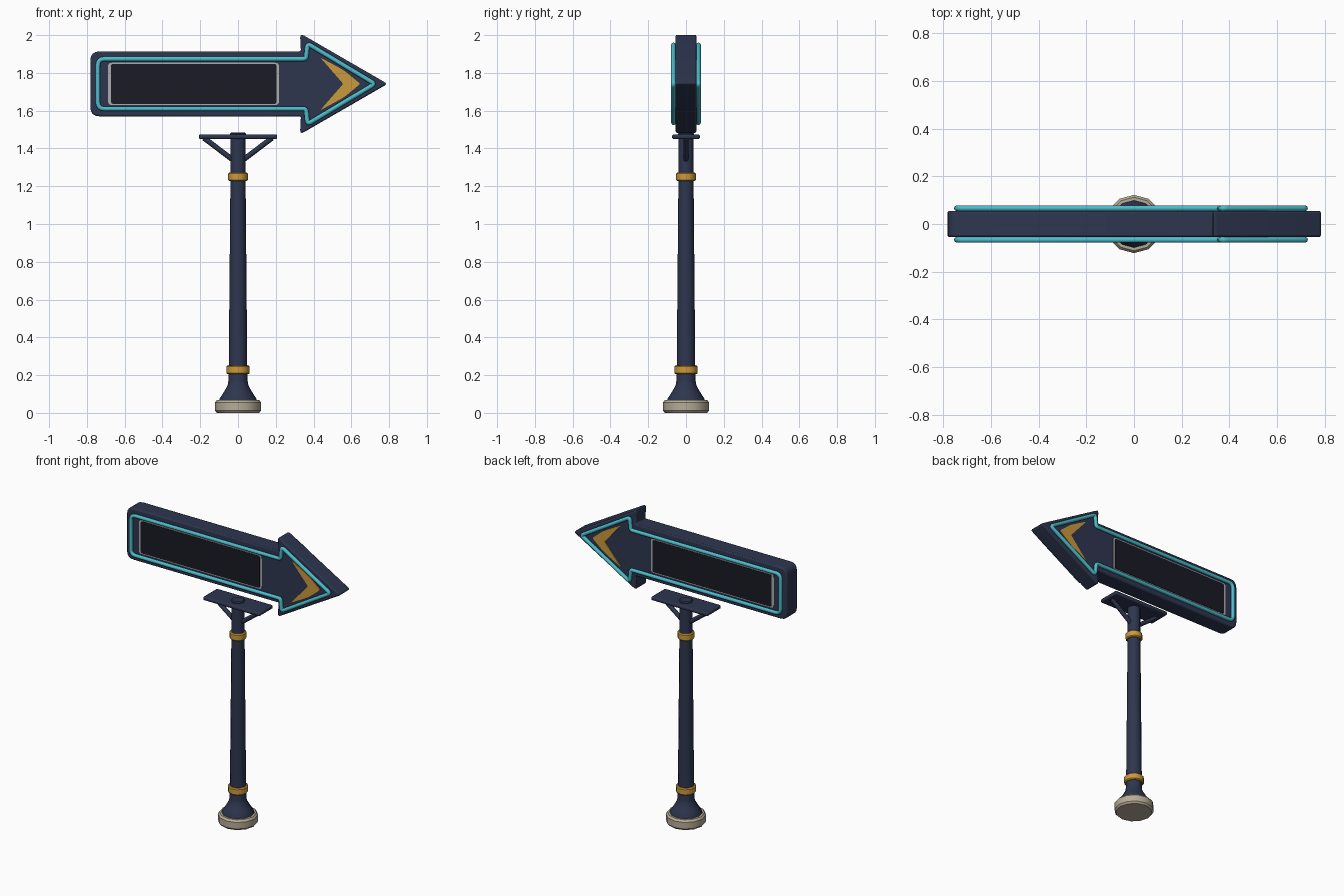
import bpy, bmesh, math
from mathutils import Vector

if "Cube" in bpy.data.objects:
    bpy.data.objects.remove(bpy.data.objects["Cube"])

ZC = 1.742  # height of the sign's centre line


def material(name, rgb):
    m = bpy.data.materials.new(name)
    m.diffuse_color = (*rgb, 1)
    m.use_nodes = True
    m.node_tree.nodes["Principled BSDF"].inputs["Base Color"].default_value = m.diffuse_color
    return m


NAVY = material("navy paint", (0.027, 0.037, 0.078))
TEAL = material("teal tube", (0.075, 0.50, 0.60))
AMBER = material("amber", (0.60, 0.32, 0.045))
SCREEN = material("dark screen", (0.010, 0.011, 0.018))
SILVER = material("silver frame", (0.42, 0.42, 0.43))
STONE = material("stone", (0.47, 0.41, 0.31))


def finish(name, bm, mat, bevel=0.0, segments=2, smooth=35):
    bmesh.ops.recalc_face_normals(bm, faces=bm.faces)
    me = bpy.data.meshes.new(name)
    bm.to_mesh(me)
    bm.free()
    me.materials.append(mat)
    ob = bpy.data.objects.new(name, me)
    bpy.context.collection.objects.link(ob)
    if bevel:
        b = ob.modifiers.new("edge", "BEVEL")
        b.width, b.segments = bevel, segments
        b.limit_method, b.angle_limit = "ANGLE", math.radians(50)
    bpy.ops.object.select_all(action="DESELECT")
    ob.select_set(True)
    bpy.context.view_layer.objects.active = ob
    bpy.ops.object.shade_smooth_by_angle(angle=math.radians(smooth))
    return ob


def rounded(points, steps=4):
    """Round each corner (x, z, cut) of a closed outline."""
    out = []
    for i, (x, z, cut) in enumerate(points):
        p = Vector((x, z))
        if not cut:
            out.append(p)
            continue
        a, b = Vector(points[i - 1][:2]), Vector(points[(i + 1) % len(points)][:2])
        s, e = p + (a - p).normalized() * cut, p + (b - p).normalized() * cut
        for k in range(steps + 1):
            t = k / steps
            out.append(s * (1 - t) ** 2 + p * 2 * t * (1 - t) + e * t * t)
    return out


def mirrored(half):
    """Complete an outline symmetric about the centre line."""
    return half + [(x, -z, c) for x, z, c in reversed(half) if z > 0]


def slab(name, points, y0, y1, mat, bevel=0.0):
    bm = bmesh.new()
    face = bm.faces.new([bm.verts.new((p.x, y0, ZC + p.y)) for p in rounded(points)])
    ext = bmesh.ops.extrude_face_region(bm, geom=[face])
    verts = [v for v in ext["geom"] if isinstance(v, bmesh.types.BMVert)]
    bmesh.ops.translate(bm, verts=verts, vec=(0, y1 - y0, 0))
    return finish(name, bm, mat, bevel)


def lathe(name, profile, mat, sides=12, smooth=35):
    """Capped solid of revolution from (radius, z) pairs."""
    bm = bmesh.new()
    rings = [[bm.verts.new((r * math.cos(math.tau * k / sides),
                            r * math.sin(math.tau * k / sides), z))
              for k in range(sides)] for r, z in profile]
    for lo, hi in zip(rings, rings[1:]):
        for k in range(sides):
            n = (k + 1) % sides
            bm.faces.new((lo[k], lo[n], hi[n], hi[k]))
    bm.faces.new(rings[0][::-1])
    bm.faces.new(rings[-1])
    return finish(name, bm, mat, smooth=smooth)


def tube(name, path, radius, mat, closed=False):
    cu = bpy.data.curves.new(name, "CURVE")
    cu.dimensions = "3D"
    cu.bevel_depth, cu.bevel_resolution, cu.use_fill_caps = radius, 2, True
    sp = cu.splines.new("POLY")
    sp.points.add(len(path) - 1)
    for q, p in zip(sp.points, path):
        q.co = (*p, 1)
    sp.use_cyclic_u = closed
    cu.materials.append(mat)
    ob = bpy.data.objects.new(name, cu)
    bpy.context.collection.objects.link(ob)
    bpy.ops.object.select_all(action="DESELECT")
    ob.select_set(True)
    bpy.context.view_layer.objects.active = ob
    bpy.ops.object.convert(target="MESH")
    bpy.ops.object.shade_smooth_by_angle(angle=math.radians(50))


# Arrow-shaped sign body
slab("sign_body", mirrored([(-0.782, 0.172, 0.05), (0.333, 0.172, 0.0),
                            (0.328, 0.268, 0.025), (0.792, 0, 0.02)]),
     -0.055, 0.055, NAVY, bevel=0.012)

# Details repeated on both faces of the sign
neon = mirrored([(-0.742, 0.132, 0.035), (0.36, 0.132, 0.015),
                 (0.368, 0.213, 0.02), (0.725, 0, 0.02)])
chevron = [(0.435, 0.14, 0.008), (0.56, 0.072, 0.02), (0.648, 0, 0.012),
           (0.56, -0.072, 0.02), (0.435, -0.14, 0.008), (0.557, 0, 0.008)]


def panel(x0, x1, h, cut):
    return mirrored([(x0, h, cut), (x1, h, cut)])


for side, s in (("front", -1), ("back", 1)):
    tube(side + "_neon_tube", [(p.x, s * 0.066, ZC + p.y) for p in rounded(neon)],
         0.0125, TEAL, closed=True)
    slab(side + "_screen_frame", panel(-0.688, 0.217, 0.112, 0.02),
         s * 0.053, s * 0.060, SILVER)
    slab(side + "_screen", panel(-0.672, 0.203, 0.106, 0.012),
         s * 0.058, s * 0.063, SCREEN)
    slab(side + "_chevron", chevron, s * 0.053, s * 0.061, AMBER)

# Foot, flared collar and tapered pole
lathe("foot", [(0.112, 0.0), (0.122, 0.012), (0.122, 0.055), (0.112, 0.068)], STONE)
lathe("pole", [(0.10, 0.06), (0.098, 0.075), (0.075, 0.11), (0.055, 0.145),
               (0.051, 0.17), (0.049, 0.25), (0.040, 1.25), (0.040, 1.46)], NAVY)

# Clamp bands
for name, z, r in (("lower_band", 0.228, 0.062), ("upper_band", 1.25, 0.052)):
    lathe(name, [(r - 0.006, z - 0.023), (r, z - 0.017), (r, z + 0.017),
                 (r - 0.006, z + 0.023)], AMBER)

# Mounting plate, hub and diagonal braces
bm = bmesh.new()
bmesh.ops.create_cube(bm, size=1)
bmesh.ops.scale(bm, verts=bm.verts, vec=(0.415, 0.148, 0.024))
bmesh.ops.translate(bm, verts=bm.verts, vec=(0, 0, 1.462))
finish("mounting_plate", bm, NAVY, bevel=0.008)
lathe("hub", [(0.042, 1.46), (0.042, 1.478), (0.036, 1.484)], NAVY)
for name, s in (("left_brace", -1), ("right_brace", 1)):
    tube(name, [(s * 0.025, 0, 1.338), (s * 0.18, 0, 1.455)], 0.014, NAVY)
